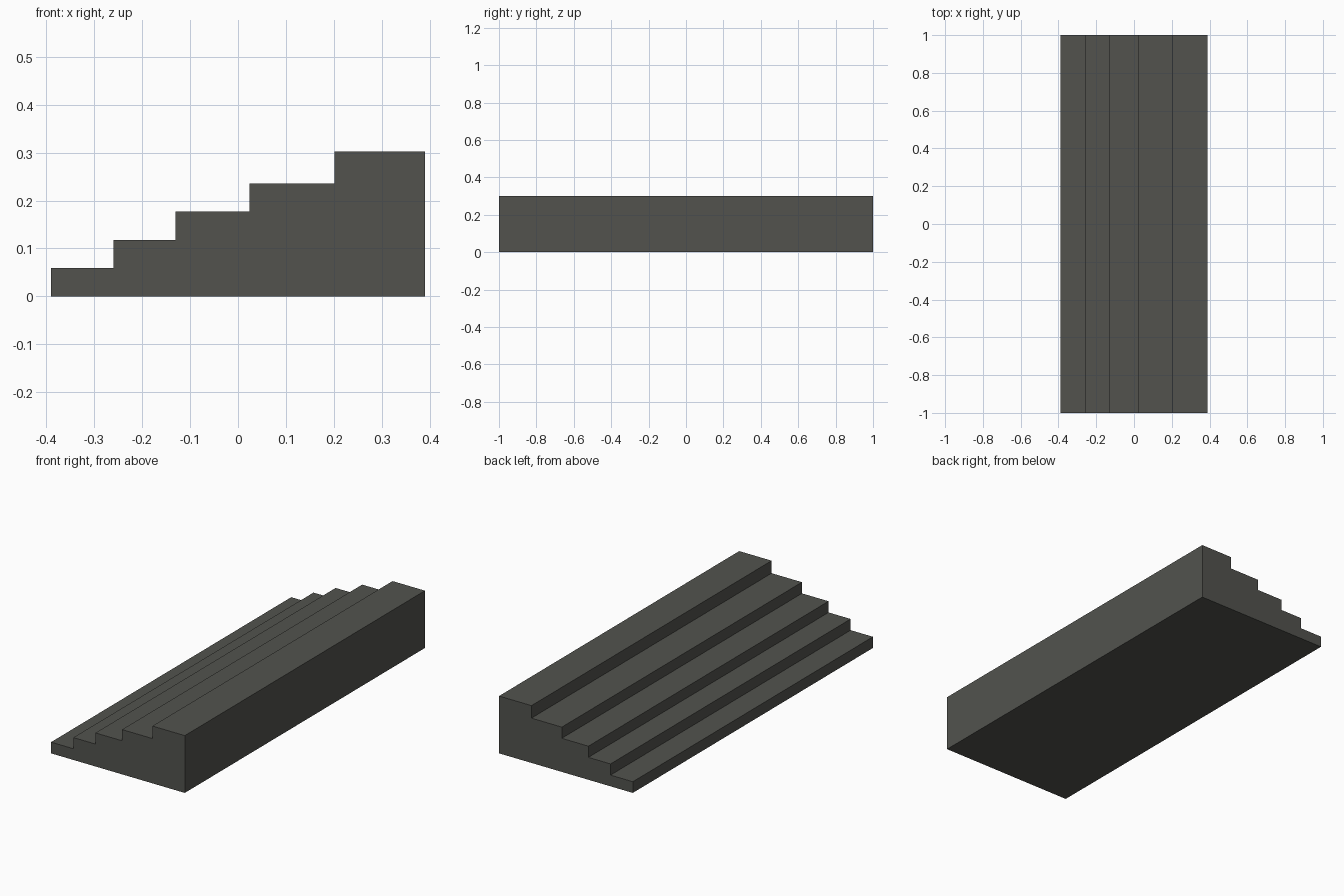
import bpy
import bmesh

if "Cube" in bpy.data.objects:
    bpy.data.objects.remove(bpy.data.objects["Cube"])

# One flat dark stone colour
stone = bpy.data.materials.new("dark_stone")
stone.diffuse_color = (0.084, 0.086, 0.076, 1.0)
stone.use_nodes = True
stone.node_tree.nodes["Principled BSDF"].inputs["Base Color"].default_value = stone.diffuse_color

# Steps: (riser x, tread height), rising towards +x
STEPS = [(-0.39, 0.059), (-0.26, 0.118), (-0.131, 0.177), (0.024, 0.236), (0.201, 0.302)]
BACK_X = 0.39
HALF_WIDTH = 1.0

# Side profile: up each riser, along each tread, then down the tall back
profile = [(STEPS[0][0], 0.0)]
for i, (x, z) in enumerate(STEPS):
    next_x = STEPS[i + 1][0] if i + 1 < len(STEPS) else BACK_X
    profile += [(x, z), (next_x, z)]
profile.append((BACK_X, 0.0))

# Staircase: extrude the profile across the full width
bm = bmesh.new()
side = bm.faces.new([bm.verts.new((x, -HALF_WIDTH, z)) for x, z in profile])
extruded = bmesh.ops.extrude_face_region(bm, geom=[side], use_keep_orig=True)
moved = [v for v in extruded["geom"] if isinstance(v, bmesh.types.BMVert)]
bmesh.ops.translate(bm, verts=moved, vec=(0, 2 * HALF_WIDTH, 0))
bmesh.ops.recalc_face_normals(bm, faces=bm.faces[:])

mesh = bpy.data.meshes.new("staircase")
bm.to_mesh(mesh)
bm.free()
mesh.materials.append(stone)
staircase = bpy.data.objects.new("staircase", mesh)
bpy.context.collection.objects.link(staircase)
